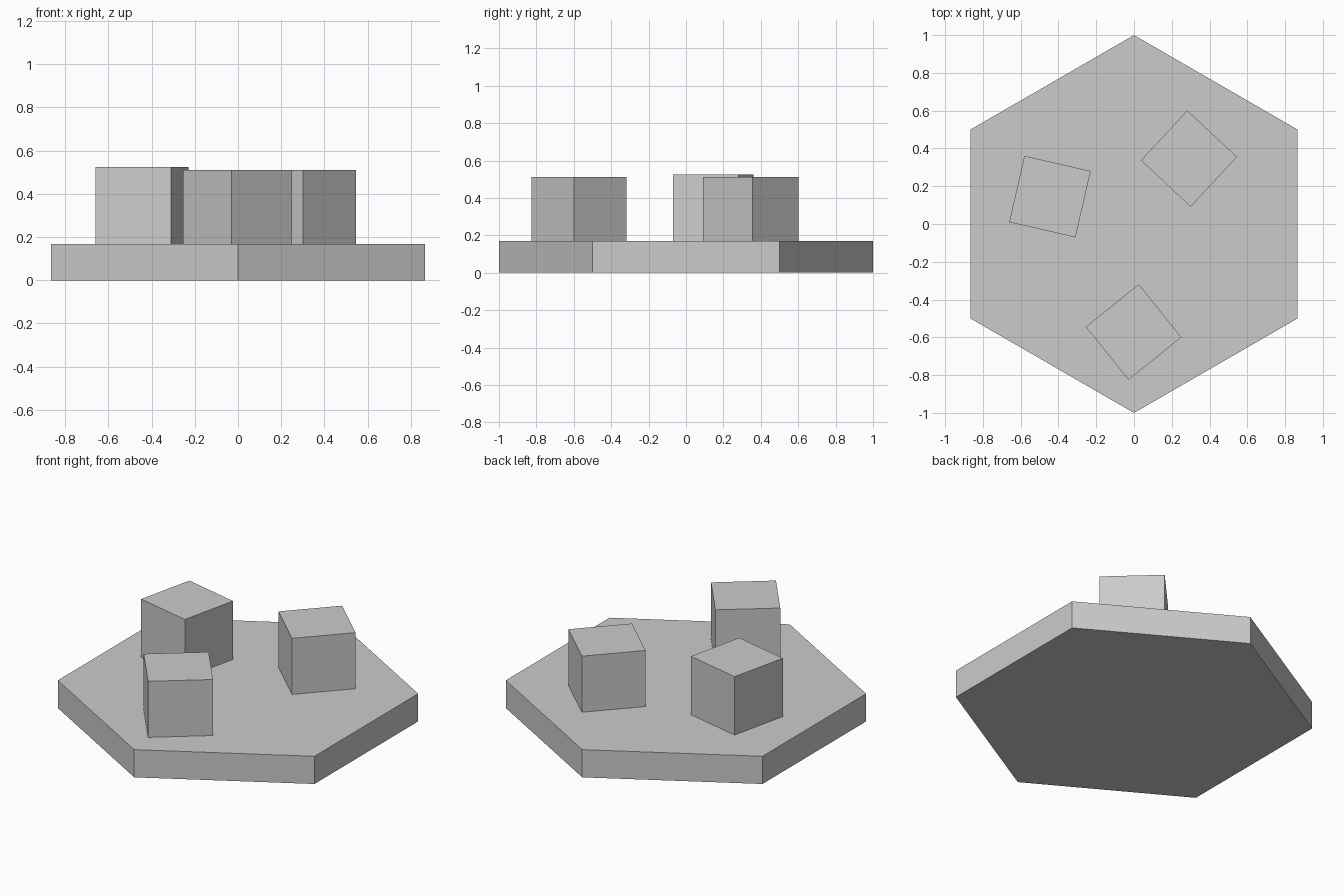
import bpy
from math import radians

if "Cube" in bpy.data.objects:
    bpy.data.objects.remove(bpy.data.objects["Cube"])

PLATE_H = 0.169
CUBE = 0.36

# Hexagonal base plate with points towards front and back
bpy.ops.mesh.primitive_cylinder_add(vertices=6, radius=1, depth=PLATE_H,
                                    location=(0, 0, PLATE_H / 2))
bpy.context.object.name = "hexagonal_base"


def add_cube(name, x, y, top, angle):
    """Upright cube turned about z, placed by the height of its top face."""
    bpy.ops.mesh.primitive_cube_add(size=CUBE, location=(x, y, top - CUBE / 2),
                                    rotation=(0, 0, radians(angle)))
    bpy.context.object.name = name


# Three cubes resting on the plate
add_cube("left_cube", -0.445, 0.145, 0.525, -12.9)
add_cube("back_right_cube", 0.291, 0.346, 0.511, 47)
add_cube("front_cube", -0.002, -0.572, 0.511, 38.8)
